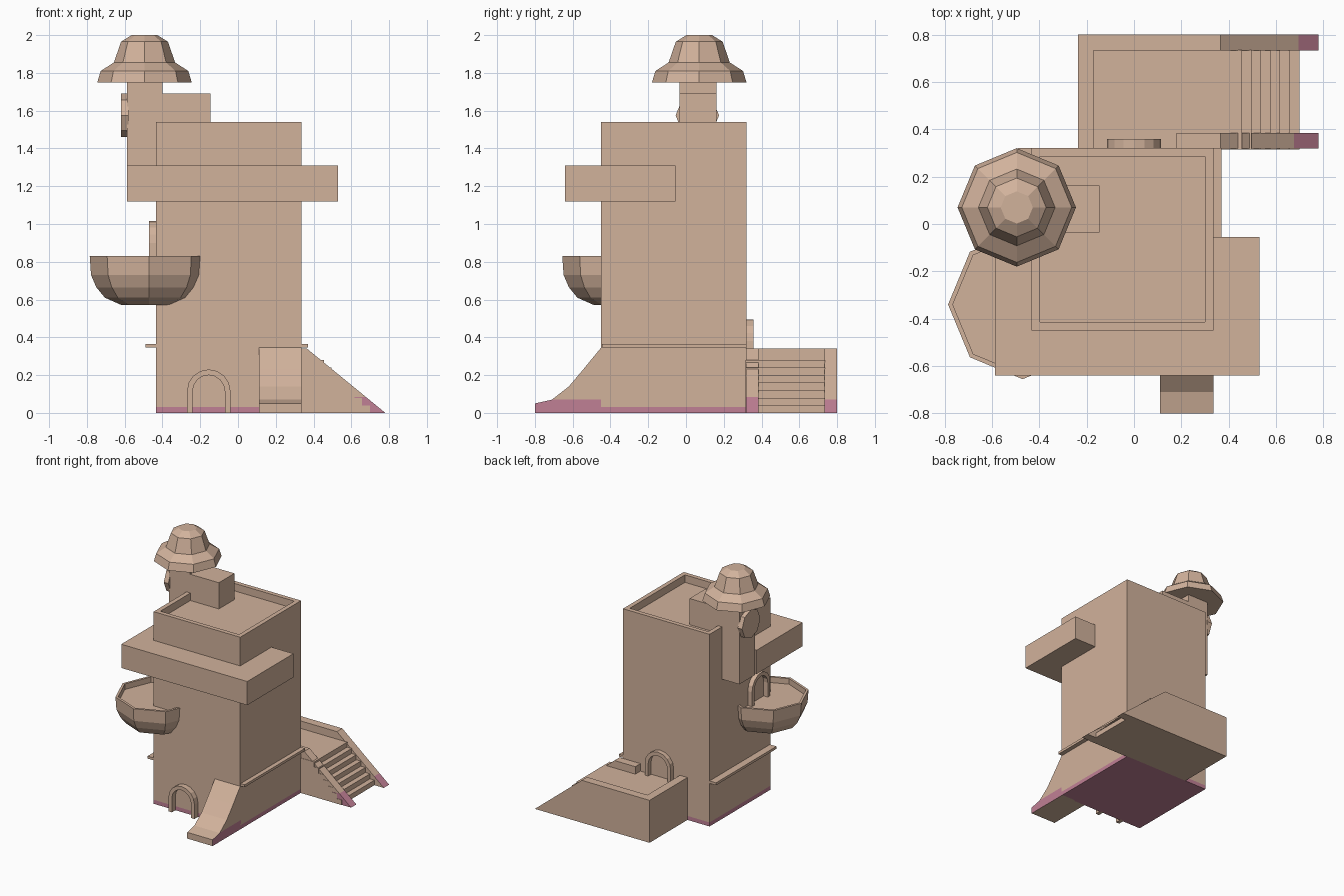
import bpy, bmesh, math

if "Cube" in bpy.data.objects:
    bpy.data.objects.remove(bpy.data.objects["Cube"])


def mat(name, rgb):
    m = bpy.data.materials.new(name)
    m.diffuse_color = (*rgb, 1)
    m.use_nodes = True
    m.node_tree.nodes["Principled BSDF"].inputs["Base Color"].default_value = m.diffuse_color
    return m


TAN = mat("tan_plaster", (0.64, 0.445, 0.33))
PINK = mat("pink_base", (0.53, 0.215, 0.30))


def finish(bm, name):
    bmesh.ops.recalc_face_normals(bm, faces=bm.faces[:])
    me = bpy.data.meshes.new(name)
    bm.to_mesh(me)
    bm.free()
    me.materials.append(TAN)
    me.materials.append(PINK)
    ob = bpy.data.objects.new(name, me)
    bpy.context.collection.objects.link(ob)
    return ob


def extrude(name, pts, axis, lo, hi, paint_z=None, rule=None):
    """Extrude a 2D profile along x (pts = y,z) or y (pts = x,z); optionally paint the foot pink."""
    bm = bmesh.new()
    place = (lambda a, b, c: (c, a, b)) if axis == 'x' else (lambda a, b, c: (a, c, b))
    A = [bm.verts.new(place(a, b, lo)) for a, b in pts]
    B = [bm.verts.new(place(a, b, hi)) for a, b in pts]
    bm.faces.new(A)
    bm.faces.new(B[::-1])
    n = len(pts)
    for i in range(n):
        j = (i + 1) % n
        bm.faces.new((A[i], B[i], B[j], A[j]))
    if paint_z:
        paint(bm, paint_z, rule)
    return finish(bm, name)


def paint(bm, z, rule):
    bmesh.ops.recalc_face_normals(bm, faces=bm.faces[:])
    bmesh.ops.bisect_plane(bm, geom=bm.verts[:] + bm.edges[:] + bm.faces[:],
                           plane_co=(0, 0, z), plane_no=(0, 0, 1))
    bm.normal_update()
    for f in bm.faces:
        if max(v.co.z for v in f.verts) < z + 1e-4 and rule(f.normal):
            f.material_index = 1


def box(name, x0, x1, y0, y1, z0, z1):
    return extrude(name, [(x0, z0), (x1, z0), (x1, z1), (x0, z1)], 'y', y0, y1)


def lathe(name, cx, cy, prof, n=8):
    """Revolve (radius, z) pairs around a vertical axis and cap both ends."""
    bm = bmesh.new()
    rings = [[bm.verts.new((cx + r * math.cos(2 * math.pi * i / n),
                            cy + r * math.sin(2 * math.pi * i / n), z)) for i in range(n)]
             for r, z in prof]
    for P, Q in zip(rings, rings[1:]):
        for i in range(n):
            j = (i + 1) % n
            bm.faces.new((P[i], P[j], Q[j], Q[i]))
    bm.faces.new(rings[0])
    bm.faces.new(rings[-1])
    return finish(bm, name)


def arch(name, c, z0, axis, lo, hi, r=0.115, t=0.03, h=0.23, n=8):
    """Arched door frame centred on c."""
    def curve(rad):
        zc = z0 + h - r
        return ([(c - rad, z0)] +
                [(c - rad * math.cos(math.pi * i / n), zc + rad * math.sin(math.pi * i / n))
                 for i in range(n + 1)] + [(c + rad, z0)])
    return extrude(name, curve(r) + curve(r - t)[::-1], axis, lo, hi)


# main tower with sunken roof and pink foot
bm = bmesh.new()
bmesh.ops.create_cube(bm, size=1)
for v in bm.verts:
    v.co.x = 0.335 if v.co.x > 0 else -0.433
    v.co.y = 0.32 if v.co.y > 0 else -0.45
    v.co.z = 1.54 if v.co.z > 0 else 0
bm.normal_update()
top = [f for f in bm.faces if f.normal.z > 0.9]
bmesh.ops.inset_region(bm, faces=top, thickness=0.05)
inner = bmesh.ops.extrude_face_region(bm, geom=top)
bmesh.ops.delete(bm, geom=top, context='FACES')
for g in inner["geom"]:
    if isinstance(g, bmesh.types.BMVert):
        g.co.z -= 0.06
paint(bm, 0.032, lambda n: True)
finish(bm, "tower")

# wrap-around upper band and side ledges
box("upper_band", -0.587, 0.53, -0.64, -0.055, 1.12, 1.31)
box("right_ledge", 0.33, 0.37, -0.445, 0.32, 0.345, 0.365)
box("left_ledge", -0.49, -0.43, -0.445, 0.32, 0.345, 0.365)

# corner turret
box("turret_column", -0.587, -0.40, -0.035, 0.162, 1.12, 1.76)
box("turret_block", -0.405, -0.145, -0.035, 0.162, 1.47, 1.69)
lathe("turret_roof", -0.495, 0.07,
      [(0.25, 1.75), (0.232, 1.81), (0.162, 1.855), (0.124, 1.965), (0.068, 2.0)])
extrude("round_plate", [(0.06 + 0.115 * math.cos(i * math.pi / 4),
                         1.575 + 0.115 * math.sin(i * math.pi / 4)) for i in range(8)],
        'x', -0.62, -0.58)

# bowl balcony on the front left corner
lathe("bowl_balcony", -0.47, -0.34,
      [(0.145, 0.57), (0.235, 0.61), (0.28, 0.665), (0.308, 0.73), (0.315, 0.83),
       (0.295, 0.83), (0.295, 0.785)])

# door frames
arch("front_door_frame", -0.155, 0, 'y', -0.495, -0.44)
arch("back_door_frame", 0.0, 0.275, 'y', 0.31, 0.358, h=0.22)
arch("balcony_door_frame", -0.28, 0.78, 'x', -0.47, -0.42, h=0.235)

# curved front buttress, pink on its right side
extrude("front_buttress", [(-0.44, 0), (-0.80, 0), (-0.80, 0.05), (-0.71, 0.07), (-0.62, 0.14),
                           (-0.54, 0.235), (-0.45, 0.345), (-0.44, 0.345)],
        'x', 0.11, 0.335, 0.072, lambda n: n.x > 0.9)

# rear landing: low walls, sloped rails with pink toes, stairs
box("landing_end_wall", -0.237, -0.17, 0.315, 0.735, 0, 0.34)
toe = lambda n: n.y < 0.5 and n.z > -0.5
extrude("outer_rail", [(-0.237, 0), (0.78, 0), (0.365, 0.34), (-0.237, 0.34)],
        'y', 0.732, 0.80, 0.07, lambda n: toe(n) and n.x > 0.3)
extrude("inner_rail", [(0.18, 0), (0.78, 0), (0.365, 0.34), (0.18, 0.34)],
        'y', 0.318, 0.385, 0.085, toe)
steps = [(-0.18, 0), (-0.18, 0.28)]
for i in range(7):
    x = 0.455 + 0.0405 * i
    steps += [(x, 0.28 - 0.04 * i), (x, 0.24 - 0.04 * i)]
extrude("landing_and_steps", steps, 'y', 0.315, 0.735)
